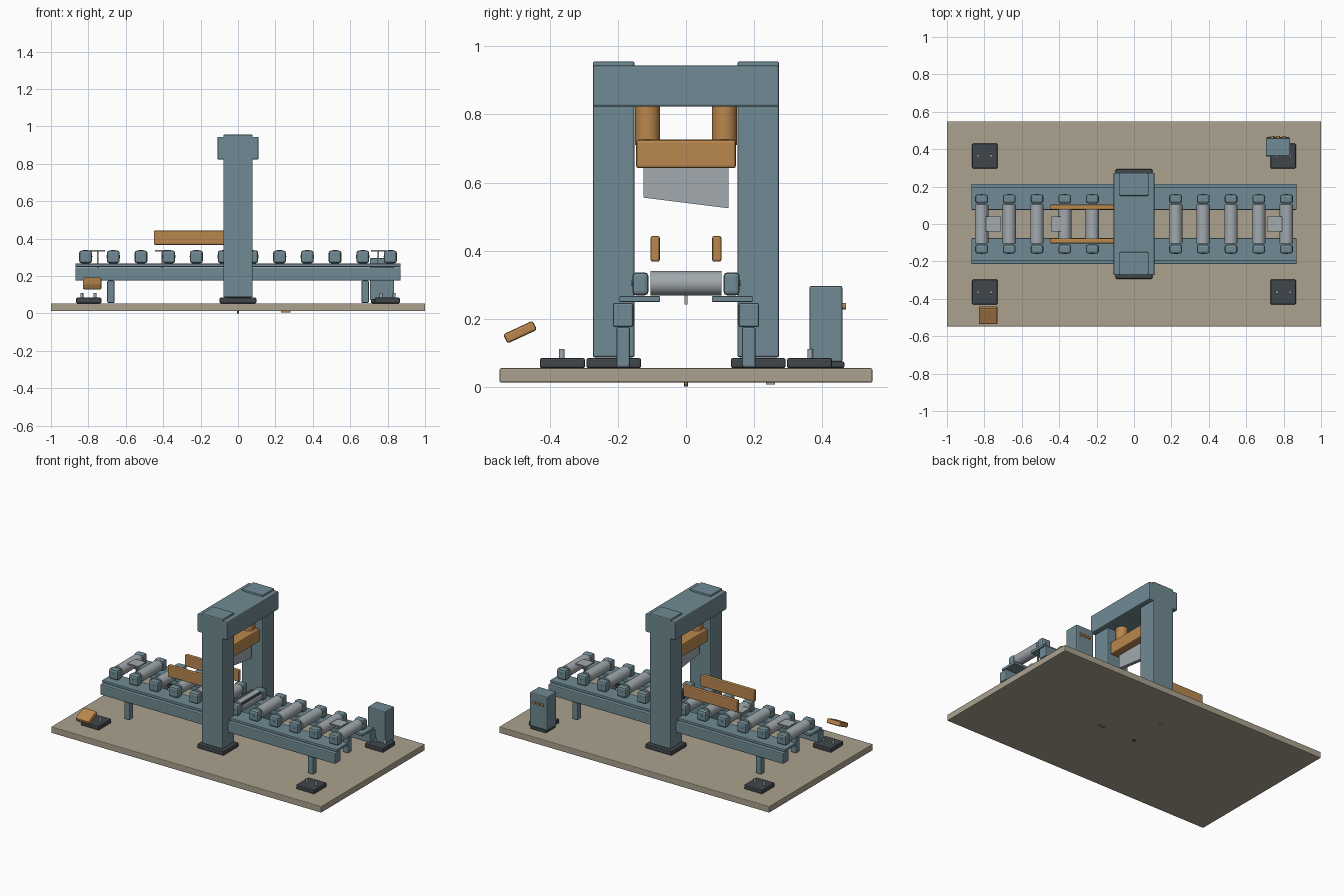
import bpy, bmesh, math

if "Cube" in bpy.data.objects:
    bpy.data.objects.remove(bpy.data.objects["Cube"])


def material(name, rgb):
    m = bpy.data.materials.new(name)
    m.diffuse_color = (*rgb, 1)
    m.use_nodes = True
    m.node_tree.nodes["Principled BSDF"].inputs["Base Color"].default_value = m.diffuse_color
    return m


STEEL = material("blue_grey_paint", (0.162, 0.254, 0.292))
TAN = material("tan_floor", (0.407, 0.362, 0.275))
ORANGE = material("orange_paint", (0.491, 0.242, 0.076))
GREY = material("bare_metal", (0.36, 0.40, 0.42))
DARK = material("dark_rubber", (0.051, 0.061, 0.069))


def finish(name, bm, mat, bevel=0.0):
    me = bpy.data.meshes.new(name)
    bmesh.ops.recalc_face_normals(bm, faces=bm.faces)
    bm.to_mesh(me)
    bm.free()
    me.materials.append(mat)
    ob = bpy.data.objects.new(name, me)
    bpy.context.collection.objects.link(ob)
    if bevel:
        mod = ob.modifiers.new("soft_edges", 'BEVEL')
        mod.width, mod.segments = bevel, 2
    return ob


def box(name, x, y, z, mat, bevel=0.006):
    """Box given by its (low, high) range on each axis."""
    bm = bmesh.new()
    bmesh.ops.create_cube(bm, size=1)
    for v in bm.verts:
        v.co = [(r[0] + r[1]) / 2 + c * (r[1] - r[0]) for r, c in zip((x, y, z), v.co)]
    return finish(name, bm, mat, bevel)


def cylinder(name, center, radius, length, mat, axis='Z', sides=32):
    bm = bmesh.new()
    bmesh.ops.create_cone(bm, cap_ends=True, segments=sides, radius1=radius,
                          radius2=radius, depth=length)
    for f in bm.faces:
        f.smooth = len(f.verts) == 4
    for e in bm.edges:
        e.smooth = all(len(f.verts) == 4 for f in e.link_faces)
    ob = finish(name, bm, mat)
    ob.location = center
    if axis == 'Y':
        ob.rotation_euler.x = math.pi / 2
    return ob


def span(s, low, high):
    """Range mirrored to side s."""
    return tuple(sorted((s * low, s * high)))


# Floor slab and small markers beneath it
box("floor_slab", (-1, 1), (-0.548, 0.548), (0.012, 0.054), TAN, 0.004)
box("under_marker_centre", (-0.006, 0.006), (-0.006, 0.006), (0, 0.012), DARK, 0)
box("under_marker_side", (0.23, 0.28), (-0.005, 0.005), (0.005, 0.013), ORANGE, 0)
box("under_marker_back", (-0.005, 0.005), (0.235, 0.262), (0.006, 0.013), TAN, 0)

for s in (-1, 1):
    # Conveyor rails and legs
    box("rail", (-0.87, 0.87), span(s, 0.155, 0.215), (0.175, 0.246), STEEL)
    box("rail_flange", (-0.87, 0.87), span(s, 0.076, 0.196), (0.249, 0.266), STEEL, 0.003)
    for t in (-1, 1):
        box("conveyor_leg", span(t, 0.66, 0.70), span(s, 0.165, 0.205), (0.056, 0.175), STEEL)
        # Corner pads with bolts
        box("corner_pad", span(t, 0.73, 0.865), span(s, 0.297, 0.43), (0.054, 0.084), DARK)
        for dx in (-0.035, 0.035):
            cylinder("pad_bolt", (t * 0.80 + dx, s * 0.365, 0.095), 0.008, 0.03, GREY, sides=12)
    # Portal columns
    box("portal_foot", (-0.098, 0.098), span(s, 0.132, 0.293), (0.054, 0.084), DARK)
    box("portal_column", (-0.078, 0.078), span(s, 0.151, 0.274), (0.086, 0.956), STEEL)
    # Press cylinders
    cylinder("press_cylinder", (0, s * 0.113, 0.77), 0.037, 0.12, ORANGE)
    # Infeed guides
    box("infeed_guide", (-0.45, -0.05), span(s, 0.077, 0.104), (0.367, 0.443), ORANGE)

# Portal crossbeam, crosshead and slanted blade
box("portal_crossbeam", (-0.11, 0.11), (-0.274, 0.274), (0.823, 0.944), STEEL)
box("crosshead", (-0.06, 0.06), (-0.147, 0.147), (0.642, 0.726), ORANGE, 0.008)
blade = box("blade", (-0.012, 0.012), (-0.125, 0.125), (0.54, 0.645), GREY, 0)
for v in blade.data.vertices:
    if v.co.z < 0.6:
        v.co.z = 0.54 - 0.125 * v.co.y

# Dark lower cutting bar
box("lower_cutting_bar", (0.03, 0.105), (-0.104, 0.104), (0.28, 0.336), DARK)

# Rollers and their bearing blocks
for i in range(12):
    x = -0.815 + i * 1.63 / 11
    cylinder("roller", (x, 0, 0.304), 0.036, 0.21, GREY, 'Y')
    for s in (-1, 1):
        box("bearing_block", (x - 0.034, x + 0.034), span(s, 0.11, 0.158),
            (0.268, 0.336), STEEL, 0.012)
        cylinder("axle_end", (x, s * 0.157, 0.304), 0.009, 0.006, STEEL, 'Y', 12)

# Sensor plates on short stalks
for x in (-0.75, -0.405, 0.75):
    box("sensor_plate", (x - 0.04, x + 0.04), (-0.04, 0.04), (0.332, 0.34), GREY, 0)
    box("sensor_stalk", (x - 0.004, x + 0.004), (-0.004, 0.004), (0.242, 0.333), GREY, 0)

# Control cabinet with buttons on its back
box("cabinet_plinth", (0.71, 0.83), (0.36, 0.466), (0.054, 0.074), DARK)
box("control_cabinet", (0.705, 0.835), (0.363, 0.46), (0.072, 0.296), STEEL)
for x in (0.74, 0.77, 0.80):
    cylinder("cabinet_button", (x, 0.464, 0.236), 0.010, 0.012, ORANGE, 'Y', 16)

# Tilted operator panel
panel = box("operator_panel", (-0.05, 0.05), (-0.048, 0.048), (-0.015, 0.015), ORANGE, 0.007)
panel.location = (-0.78, -0.488, 0.16)
panel.rotation_euler.x = math.radians(25)
